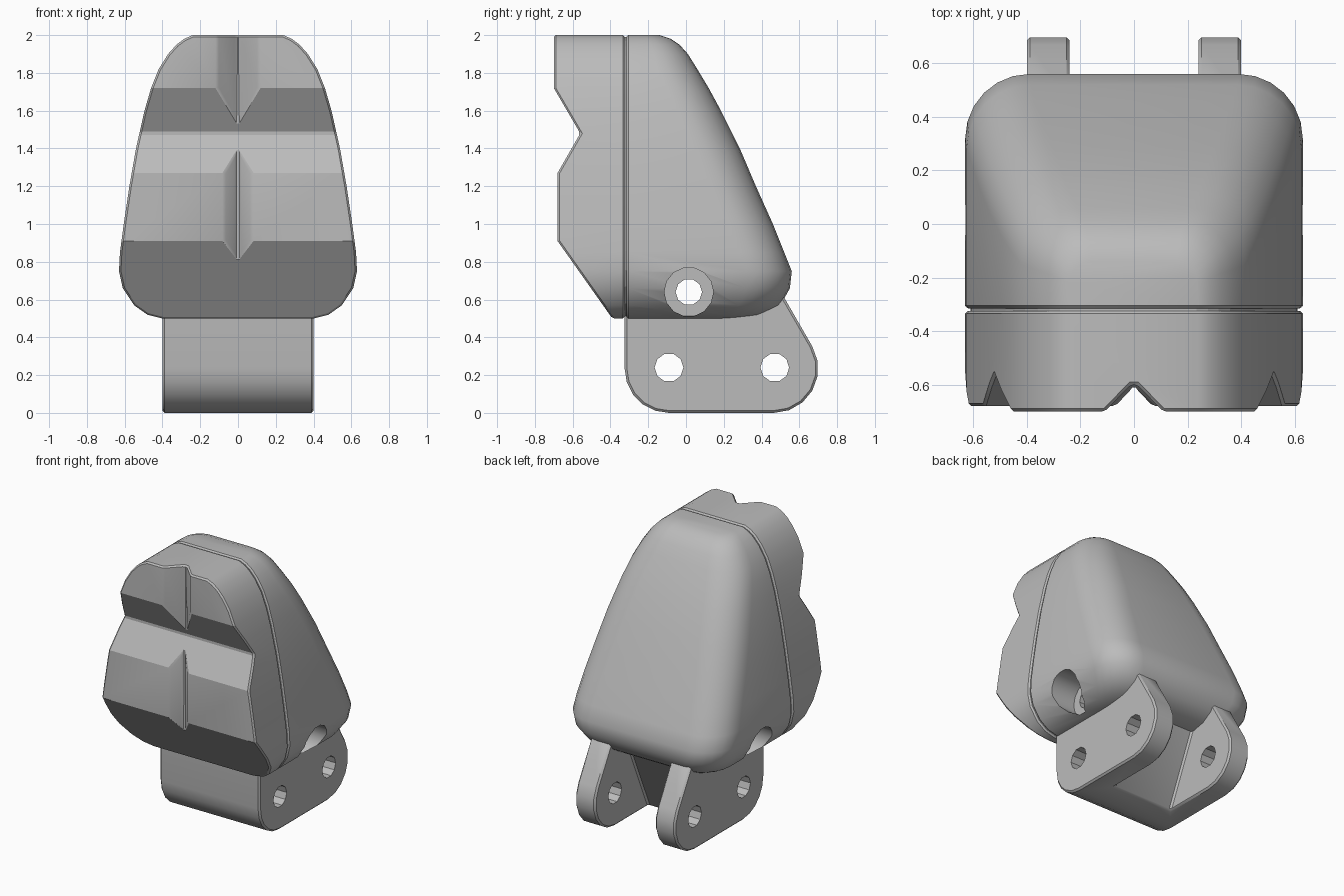
import bpy, bmesh, math
from mathutils import Vector

cube = bpy.data.objects.get("Cube")
if cube:
    bpy.data.objects.remove(cube, do_unlink=True)

grey = bpy.data.materials.new("matte_grey")
grey.use_nodes = True
grey.diffuse_color = (0.5, 0.5, 0.5, 1)
grey.node_tree.nodes["Principled BSDF"].inputs["Base Color"].default_value = (0.5, 0.5, 0.5, 1)


def add_object(name, bm):
    bmesh.ops.recalc_face_normals(bm, faces=bm.faces)
    mesh = bpy.data.meshes.new(name)
    bm.to_mesh(mesh)
    bm.free()
    mesh.materials.append(grey)
    obj = bpy.data.objects.new(name, mesh)
    bpy.context.collection.objects.link(obj)
    return obj


def prism(name, points, axis, start, end):
    """Extrude a 2D outline along x (points are y, z), y (x, z) or z (x, y)."""
    bm = bmesh.new()

    def place(p, d):
        c = list(p)
        c.insert("xyz".index(axis), d)
        return bm.verts.new(c)

    face = bm.faces.new([place(p, start) for p in points])
    new = bmesh.ops.extrude_face_region(bm, geom=[face])["geom"]
    shift = [0, 0, 0]
    shift["xyz".index(axis)] = end - start
    bmesh.ops.translate(bm, vec=Vector(shift),
                        verts=[g for g in new if isinstance(g, bmesh.types.BMVert)])
    return add_object(name, bm)


def arc(cy, cz, radius, a0, a1, steps):
    angles = [math.radians(a0 + (a1 - a0) * i / steps) for i in range(steps + 1)]
    return [(cy + radius * math.cos(a), cz + radius * math.sin(a)) for a in angles]


def bore(y, z, radius, start, end, sides=10):
    return prism("bore_cutter", arc(y, z, radius, 0, 360, sides)[:-1], "x", start, end)


def apply_modifiers(obj):
    graph = bpy.context.evaluated_depsgraph_get()
    mesh = bpy.data.meshes.new_from_object(obj.evaluated_get(graph))
    obj.modifiers.clear()
    obj.data = mesh


def combine(obj, tool, operation="DIFFERENCE"):
    mod = obj.modifiers.new("cut", "BOOLEAN")
    mod.operation, mod.object, mod.solver = operation, tool, "EXACT"
    apply_modifiers(obj)
    bpy.data.objects.remove(tool, do_unlink=True)


def bevel(obj, width, segments=1):
    mod = obj.modifiers.new("edge", "BEVEL")
    mod.width, mod.segments = width, segments
    mod.limit_method, mod.angle_limit = "ANGLE", math.radians(40)
    apply_modifiers(obj)


def smooth(obj, angle):
    bpy.ops.object.select_all(action="DESELECT")
    obj.select_set(True)
    bpy.context.view_layer.objects.active = obj
    bpy.ops.object.shade_smooth_by_angle(angle=math.radians(angle))


# Shell levels: height, half width, back depth, corner radius
LEVELS = [
    (0.50, 0.40, 0.32, 0.16), (0.52, 0.48, 0.42, 0.20), (0.57, 0.55, 0.50, 0.22),
    (0.66, 0.61, 0.55, 0.23), (0.75, 0.63, 0.56, 0.24), (0.85, 0.625, 0.52, 0.24),
    (1.00, 0.605, 0.46, 0.24), (1.20, 0.575, 0.37, 0.24), (1.40, 0.54, 0.285, 0.24),
    (1.60, 0.495, 0.185, 0.23), (1.72, 0.46, 0.12, 0.22), (1.82, 0.42, 0.06, 0.21),
    (1.90, 0.37, 0.01, 0.18), (1.95, 0.325, -0.035, 0.15), (1.98, 0.285, -0.08, 0.12),
    (2.00, 0.24, -0.14, 0.08)]
SEAM = -0.315

# Rear shell, lofted upward through rounded sections
bm = bmesh.new()
rings = []
for z, w, back, r in LEVELS:
    half = [(w, SEAM)] + arc(w - r, back - r, r, 0, 90, 6)
    outline = half + [(-x, y) for x, y in reversed(half)]
    rings.append([bm.verts.new((x, y, z)) for x, y in outline])
for low, high in zip(rings, rings[1:]):
    for i in range(len(low) - 1):
        bm.faces.new((low[i], low[i + 1], high[i + 1], high[i]))
bm.faces.new(rings[0])
bm.faces.new(rings[-1])
front = bm.faces.new([r[0] for r in rings] + [r[-1] for r in reversed(rings)])
bmesh.ops.recalc_face_normals(bm, faces=bm.faces)
bmesh.ops.bevel(bm, geom=list(front.edges), offset=0.01, segments=1, affect="EDGES")
shell = add_object("rear_shell", bm)
for side in (1, -1):
    combine(shell, bore(0.015, 0.64, 0.13, side * 0.42, side * 0.9, 14))
combine(shell, bore(0.015, 0.64, 0.07, -1, 1))
smooth(shell, 35)

# Thin core that closes the seam between the shell and the pad
right = [(w, z) for z, w, back, r in LEVELS]
outline = right + [(-x, z) for x, z in reversed(right)]
prism("seam_core", [(x * 0.97, 1.25 + (z - 1.25) * 0.985) for x, z in outline],
      "y", -0.34, -0.30)

# Front pad: the same outline trimmed by a stepped side profile
pad = prism("front_pad", outline, "y", -0.8, -0.324)
steps = [(-0.2, 0.4), (-0.32, 0.4), (-0.39, 0.5), (-0.68, 0.91), (-0.68, 1.27),
         (-0.56, 1.48), (-0.70, 1.72), (-0.70, 2.1), (-0.2, 2.1)]
combine(pad, prism("profile_cutter", steps, "x", -1, 1), "INTERSECT")


# Upright V grooves in the pad
def groove(root, mouth, z0, z1):
    front_y = -0.8
    spread = mouth + (-0.68 - front_y)
    points = [(-spread, front_y), (-0.012, root), (0.012, root), (spread, front_y)]
    return prism("groove_cutter", points, "z", z0, z1)


combine(pad, groove(-0.60, 0.085, 1.48, 2.2))
combine(pad, groove(-0.62, 0.07, 0.6, 1.47))
bevel(pad, 0.012)
smooth(pad, 25)

# Hinge bracket: rounded side profile, slotted into two arms
profile = ([(-0.325, 0.70)] + arc(-0.09, 0.235, 0.235, 180, 270, 5)
           + arc(0.465, 0.235, 0.235, -90, 30, 6) + [(0.468, 0.70)])
bracket = prism("hinge_bracket", profile, "x", -0.4, 0.4)
slot = [(0.04, -0.1), (1.0, -0.1), (1.0, 0.9), (0.48, 0.9)]
combine(bracket, prism("slot_cutter", slot, "x", -0.24, 0.24))
bevel(bracket, 0.012)
for y, z in ((-0.09, 0.24), (0.47, 0.24), (0.015, 0.64)):
    combine(bracket, bore(y, z, 0.076, -1, 1))
smooth(bracket, 35)
